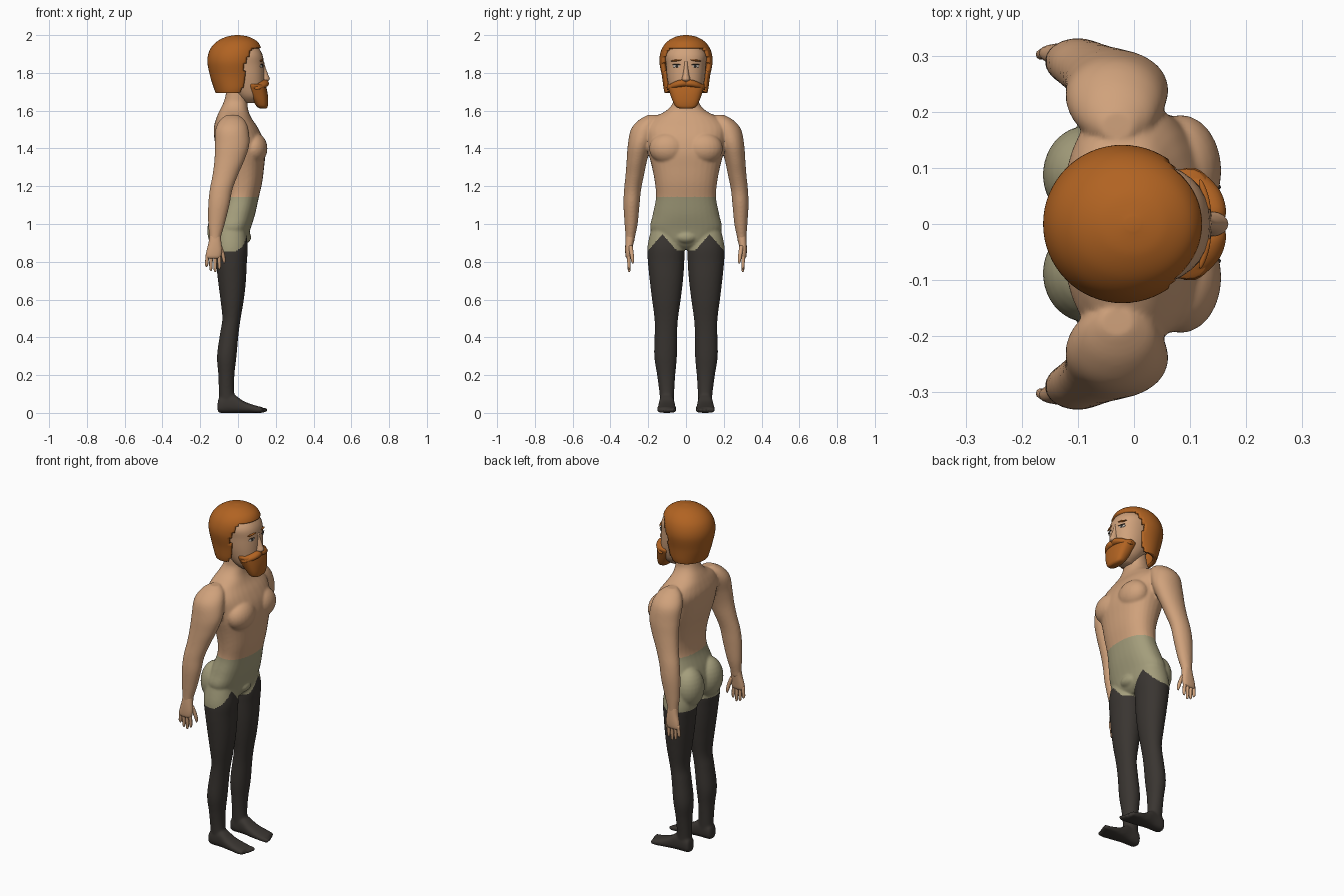
import bpy, bmesh, math
from mathutils import Vector, Matrix


def mat(name, rgb):
    m = bpy.data.materials.new(name)
    m.diffuse_color = (*rgb, 1)
    return m


SKIN = mat("skin", (0.63, 0.36, 0.20))
HAIR = mat("ginger hair", (0.44, 0.125, 0.016))
CLOTH = mat("olive cloth", (0.37, 0.34, 0.20))
DARK = mat("dark legging", (0.042, 0.036, 0.031))
WHITE = mat("eye white", (0.62, 0.55, 0.48))


def smooth_rows(rows, steps):
    """Catmull-Rom interpolation of a table of sections."""
    out = []
    for i in range(len(rows) - 1):
        p = [rows[max(0, min(len(rows) - 1, i + k))] for k in (-1, 0, 1, 2)]
        for s in range(steps):
            t = s / steps
            out.append([0.5 * (2 * b + (c - a) * t + (2 * a - 5 * b + 4 * c - d) * t * t
                               + (3 * b - a - 3 * c + d) * t ** 3) for a, b, c, d in zip(*p)])
    return out + [list(rows[-1])]


def loft(bm, rows, axis="z", side=1, power=2.0, seg=32, steps=5):
    """Skin rows of (position, a0, a1, b0, b1) rounded sections along an axis."""
    rings = []
    for t, a0, a1, b0, b1 in smooth_rows(rows, steps):
        ring = []
        for k in range(seg):
            c, s = math.cos(2 * math.pi * k / seg), math.sin(2 * math.pi * k / seg)
            a = (a0 + a1) / 2 + (a1 - a0) / 2 * math.copysign(abs(c) ** (2 / power), c)
            b = (b0 + b1) / 2 + (b1 - b0) / 2 * math.copysign(abs(s) ** (2 / power), s)
            x, y, z = {"z": (a, b, t), "x": (t, a, b), "y": (a, t, b)}[axis]
            ring.append(bm.verts.new((x, y * side, z)))
        rings.append(ring)
    faces = [bm.faces.new((r[k], r[(k + 1) % seg], q[(k + 1) % seg], q[k]))
             for r, q in zip(rings, rings[1:]) for k in range(seg)]
    faces += [bm.faces.new(rings[0]), bm.faces.new(rings[-1])]
    bmesh.ops.recalc_face_normals(bm, faces=faces)


def ball(bm, centre, radii, tilt=0.0, yaw=0.0):
    m = (Matrix.Translation(centre) @ Matrix.Rotation(yaw, 4, "Z")
         @ Matrix.Rotation(tilt, 4, "X") @ Matrix.Diagonal((*radii, 1)))
    bmesh.ops.create_uvsphere(bm, u_segments=24, v_segments=14, radius=1, matrix=m)


def finish(bm, name, material):
    me = bpy.data.meshes.new(name)
    bm.to_mesh(me)
    bm.free()
    me.materials.append(material)
    for p in me.polygons:
        p.use_smooth = True
    ob = bpy.data.objects.new(name, me)
    bpy.context.collection.objects.link(ob)
    return ob


def sym(rows):
    return [(z, a, b, -w, w) for z, a, b, w in rows]


# Body: torso, pelvis and muscles
bm = bmesh.new()
loft(bm, sym([(0.865, -0.06, 0.01, 0.04), (0.90, -0.10, 0.045, 0.13), (0.97, -0.125, 0.065, 0.188),
              (1.05, -0.11, 0.09, 0.176), (1.14, -0.078, 0.11, 0.159), (1.22, -0.075, 0.128, 0.165),
              (1.30, -0.09, 0.138, 0.18), (1.38, -0.112, 0.145, 0.20), (1.45, -0.125, 0.133, 0.21),
              (1.51, -0.128, 0.105, 0.215), (1.56, -0.115, 0.072, 0.175), (1.60, -0.098, 0.055, 0.105),
              (1.64, -0.078, 0.05, 0.07), (1.68, -0.066, 0.052, 0.063), (1.75, -0.055, 0.06, 0.062)]),
     power=2.3)
ball(bm, (0.03, 0, 0.93), (0.04, 0.06, 0.035))
for s in (1, -1):
    ball(bm, (-0.083, s * 0.088, 0.965), (0.08, 0.088, 0.115))
    ball(bm, (0.083, s * 0.095, 1.40), (0.073, 0.10, 0.085))
    # arm
    loft(bm, [(1.578, -0.06, 0.0, 0.15, 0.20), (1.55, -0.095, 0.035, 0.14, 0.25),
              (1.50, -0.12, 0.055, 0.15, 0.292), (1.42, -0.122, 0.06, 0.18, 0.308),
              (1.34, -0.125, 0.035, 0.205, 0.314), (1.26, -0.135, 0.0, 0.222, 0.32),
              (1.18, -0.15, -0.03, 0.238, 0.328), (1.10, -0.158, -0.045, 0.246, 0.331),
              (1.00, -0.158, -0.07, 0.256, 0.325), (0.93, -0.152, -0.09, 0.27, 0.32),
              (0.90, -0.154, -0.09, 0.275, 0.32)], side=s)
    # leg
    loft(bm, [(0.97, -0.11, 0.04, 0.04, 0.185), (0.88, -0.125, 0.052, 0.01, 0.204),
              (0.80, -0.117, 0.047, 0.009, 0.202), (0.70, -0.106, 0.042, 0.016, 0.192),
              (0.60, -0.093, 0.031, 0.028, 0.18), (0.50, -0.083, 0.014, 0.042, 0.167),
              (0.42, -0.095, 0.003, 0.047, 0.166), (0.30, -0.111, -0.008, 0.048, 0.168),
              (0.20, -0.104, -0.019, 0.057, 0.153), (0.10, -0.101, -0.019, 0.063, 0.14),
              (0.02, -0.10, 0.0, 0.066, 0.136)], side=s, power=2.1)
    # foot and toes
    loft(bm, [(-0.108, 0.085, 0.12, 0.012, 0.05), (-0.095, 0.068, 0.136, 0, 0.085),
              (-0.03, 0.063, 0.141, 0, 0.10), (0.03, 0.056, 0.148, 0, 0.062),
              (0.09, 0.051, 0.153, 0, 0.04), (0.13, 0.053, 0.15, 0, 0.03)],
         axis="x", side=s, power=2.6)
    for k in range(5):
        r = 0.014 - 0.001 * k
        ball(bm, (0.13 - 0.004 * k * k / 2, s * (0.064 + 0.019 * k), r + 0.001), (0.028, r * 0.8, r))
raw = finish(bm, "body_blend", SKIN)

# Merge all limbs into one soft skin
rm = raw.modifiers.new("merge", "REMESH")
rm.mode, rm.voxel_size = "VOXEL", 0.006
sm = raw.modifiers.new("soften", "SMOOTH")
sm.factor, sm.iterations = 0.5, 8
dg = bpy.context.evaluated_depsgraph_get()
me = bpy.data.meshes.new_from_object(raw.evaluated_get(dg))
bpy.data.objects.remove(raw)
body = bpy.data.objects.new("body", me)
bpy.context.collection.objects.link(body)
me.materials.clear()
for m in (SKIN, CLOTH, DARK):
    me.materials.append(m)
# Waistband height, and legging tops rising to a point at the front of each thigh
for p in me.polygons:
    x, y, z = p.center
    p.use_smooth = True
    if abs(y) > 0.235 and z < 1.2 or z > 1.145:
        p.material_index = 0
        continue
    top = 0.855
    if x > -0.01:
        top = 0.86 + 0.085 * max(0, 1 - abs(abs(y) - 0.125) / 0.075)
    p.material_index = 2 if z < top else 1

# Hands
for s, label in ((1, "left"), (-1, "right")):
    bm = bmesh.new()
    loft(bm, [(0.94, -0.15, -0.092, 0.272, 0.318), (0.90, -0.156, -0.088, 0.278, 0.321),
              (0.86, -0.166, -0.085, 0.284, 0.322), (0.83, -0.17, -0.09, 0.289, 0.32),
              (0.818, -0.162, -0.10, 0.296, 0.314)], side=s, power=2.4, seg=20)
    for k, tip in enumerate((0.772, 0.752, 0.745, 0.76)):
        a = -0.160 + 0.0195 * k
        b = a - 0.006 + 0.003 * k
        loft(bm, [(0.845, a - 0.01, a + 0.01, 0.294, 0.315), (0.79, b - 0.009, b + 0.009, 0.293, 0.311),
                  (tip + 0.008, b - 0.007, b + 0.007, 0.294, 0.308),
                  (tip, b - 0.002, b + 0.002, 0.299, 0.303)], side=s, seg=10, steps=3)
    loft(bm, [(0.885, -0.11, -0.085, 0.282, 0.306), (0.84, -0.092, -0.07, 0.276, 0.298),
              (0.805, -0.082, -0.066, 0.274, 0.291), (0.79, -0.076, -0.071, 0.279, 0.285)],
         side=s, seg=10, steps=3)
    finish(bm, label + "_hand", SKIN)

# Head and nose
bm = bmesh.new()
loft(bm, sym([(1.64, 0.03, 0.10, 0.035), (1.68, -0.01, 0.132, 0.075), (1.76, -0.08, 0.139, 0.098),
              (1.84, -0.11, 0.137, 0.106), (1.90, -0.11, 0.128, 0.108), (1.96, -0.08, 0.09, 0.07)]),
     power=2.3)
loft(bm, sym([(1.752, 0.12, 0.15, 0.015), (1.765, 0.11, 0.168, 0.022), (1.79, 0.11, 0.16, 0.017),
              (1.83, 0.11, 0.145, 0.012), (1.86, 0.11, 0.138, 0.012)]), seg=16)
finish(bm, "head", SKIN)

# Hair cap with the face opening removed
bm = bmesh.new()
loft(bm, sym([(1.692, -0.118, 0.07, 0.112), (1.72, -0.128, 0.085, 0.119), (1.78, -0.147, 0.105, 0.127),
              (1.86, -0.162, 0.12, 0.141), (1.92, -0.15, 0.124, 0.131), (1.963, -0.115, 0.105, 0.102),
              (1.99, -0.065, 0.06, 0.058), (2.0, -0.015, 0.01, 0.012)]), seg=64, steps=8)


def in_opening(c):
    if c.z > 1.935:
        return False
    return c.x > 0.035 + 0.04 * max(0, (c.z - 1.84) / 0.095) - 0.03 * max(0, (1.74 - c.z) / 0.05)


gone = [f for f in bm.faces if in_opening(f.calc_center_median())
        or f.calc_center_median().z < 1.693]
bmesh.ops.delete(bm, geom=gone, context="FACES")
hair = finish(bm, "hair", HAIR)
so = hair.modifiers.new("thickness", "SOLIDIFY")
so.thickness, so.offset = 0.022, -1

# Beard and moustache
bm = bmesh.new()
loft(bm, sym([(1.612, 0.115, 0.15, 0.035), (1.622, 0.10, 0.157, 0.055), (1.65, 0.08, 0.16, 0.07),
              (1.69, 0.055, 0.157, 0.085), (1.73, 0.04, 0.148, 0.098), (1.742, 0.05, 0.14, 0.096)]),
     power=2.6)
finish(bm, "beard", HAIR)
bm = bmesh.new()
for s in (1, -1):
    loft(bm, [(-0.003, 0.12, 0.158, 0 + 1.728, 1.758), (0.025, 0.12, 0.164, 1.725, 1.764),
              (0.06, 0.10, 0.153, 1.718, 1.754), (0.09, 0.085, 0.125, 1.712, 1.736),
              (0.10, 0.09, 0.108, 1.71, 1.722)], axis="y", side=s, seg=16)
finish(bm, "moustache", HAIR)

# Eyes, lashes and brows
parts = (("eyes", WHITE, 0.125, 0.05, 1.835, (0.005, 0.021, 0.008), 0),
         ("pupils", DARK, 0.1285, 0.049, 1.836, (0.004, 0.007, 0.007), 0),
         ("lashes", DARK, 0.1275, 0.05, 1.844, (0.004, 0.023, 0.0025), 0),
         ("brows", HAIR, 0.126, 0.052, 1.866, (0.006, 0.029, 0.005), -0.12))
for name, material, x, y, z, radii, tilt in parts:
    bm = bmesh.new()
    for s in (1, -1):
        ball(bm, (x, s * y, z), radii, tilt * s, s * 0.3)
    finish(bm, name, material)
